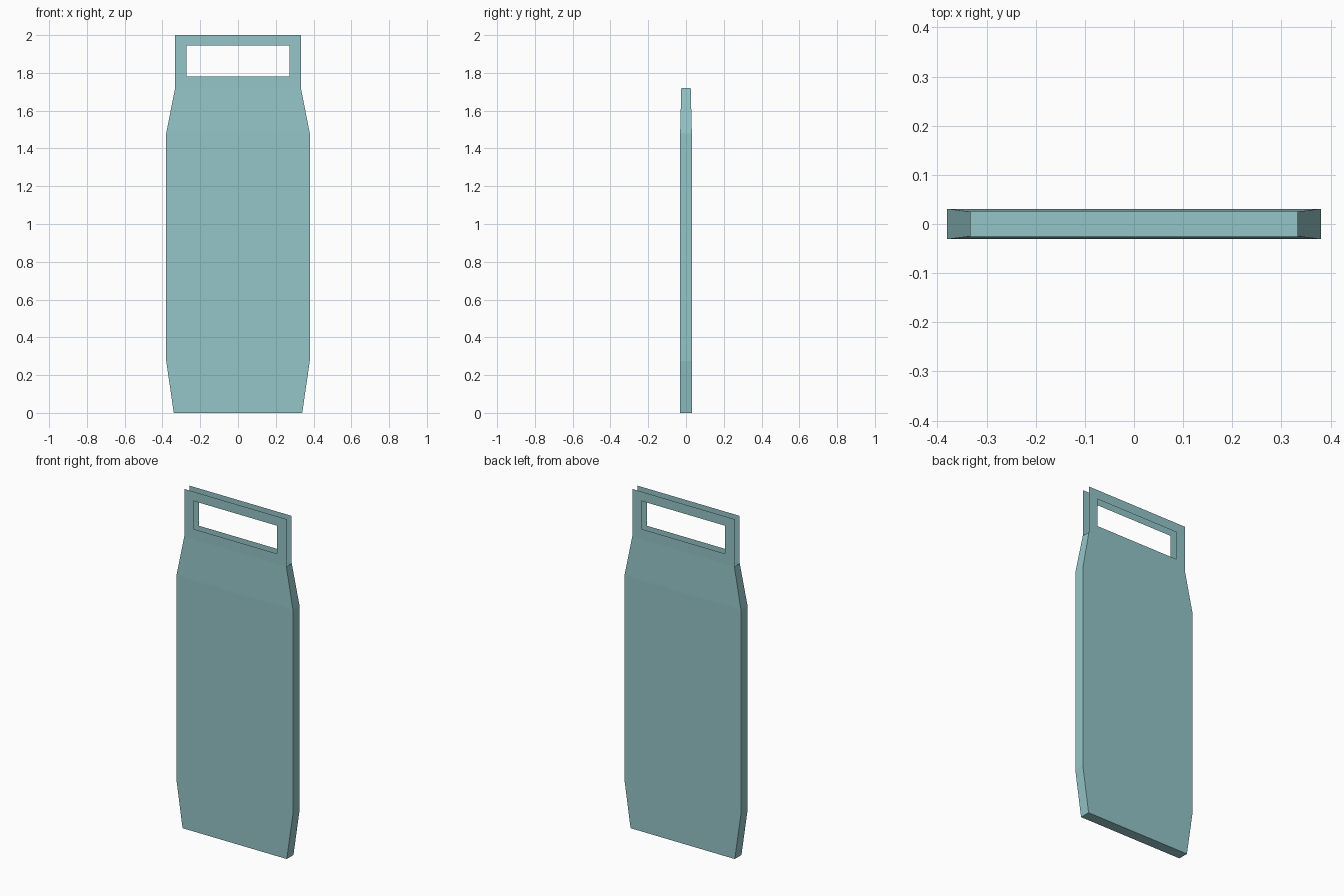
import bpy, bmesh

if "Cube" in bpy.data.objects:
    bpy.data.objects.remove(bpy.data.objects["Cube"])

# bag cross-sections from base to rim: height, half width, half depth
SECTIONS = [(0.0, 0.34, 0.031), (0.275, 0.38, 0.031),
            (1.48, 0.38, 0.031), (1.72, 0.333, 0.025)]
TOP = 2.0
HOLE_X, HOLE_LOW, HOLE_HIGH = 0.272, 1.78, 1.945

paper = bpy.data.materials.new("teal_paper")
paper.diffuse_color = (0.30, 0.56, 0.58, 1)
paper.use_nodes = True
paper.node_tree.nodes["Principled BSDF"].inputs["Base Color"].default_value = paper.diffuse_color


def finish(bm, name):
    bmesh.ops.recalc_face_normals(bm, faces=bm.faces)
    mesh = bpy.data.meshes.new(name)
    bm.to_mesh(mesh)
    bm.free()
    mesh.materials.append(paper)
    obj = bpy.data.objects.new(name, mesh)
    bpy.context.collection.objects.link(obj)
    return obj


def rectangle(bm, hx, low, high, y):
    return [bm.verts.new((x, y, z)) for x, z in
            ((-hx, low), (hx, low), (hx, high), (-hx, high))]


# flat, open-topped bag body with a closed base
bm = bmesh.new()
rings = [[bm.verts.new((sx * w, sy * d, z))
          for sx, sy in ((-1, -1), (1, -1), (1, 1), (-1, 1))]
         for z, w, d in SECTIONS]
for a, b in zip(rings, rings[1:]):
    for i in range(4):
        j = (i + 1) % 4
        bm.faces.new((a[i], a[j], b[j], b[i]))
bm.faces.new(rings[0][::-1])
finish(bm, "bag_body")

# thin handle sheets with a rectangular hand hole, front and back
rim_z, rim_w, rim_d = SECTIONS[-1]
for side, name in ((-1, "front_handle"), (1, "back_handle")):
    bm = bmesh.new()
    outer = rectangle(bm, rim_w, rim_z, TOP, side * rim_d)
    inner = rectangle(bm, HOLE_X, HOLE_LOW, HOLE_HIGH, side * rim_d)
    for i in range(4):
        j = (i + 1) % 4
        quad = (outer[i], outer[j], inner[j], inner[i])
        bm.faces.new(quad if side < 0 else quad[::-1])
    mesh = bpy.data.meshes.new(name)
    bm.to_mesh(mesh)
    bm.free()
    mesh.materials.append(paper)
    bpy.context.collection.objects.link(bpy.data.objects.new(name, mesh))
